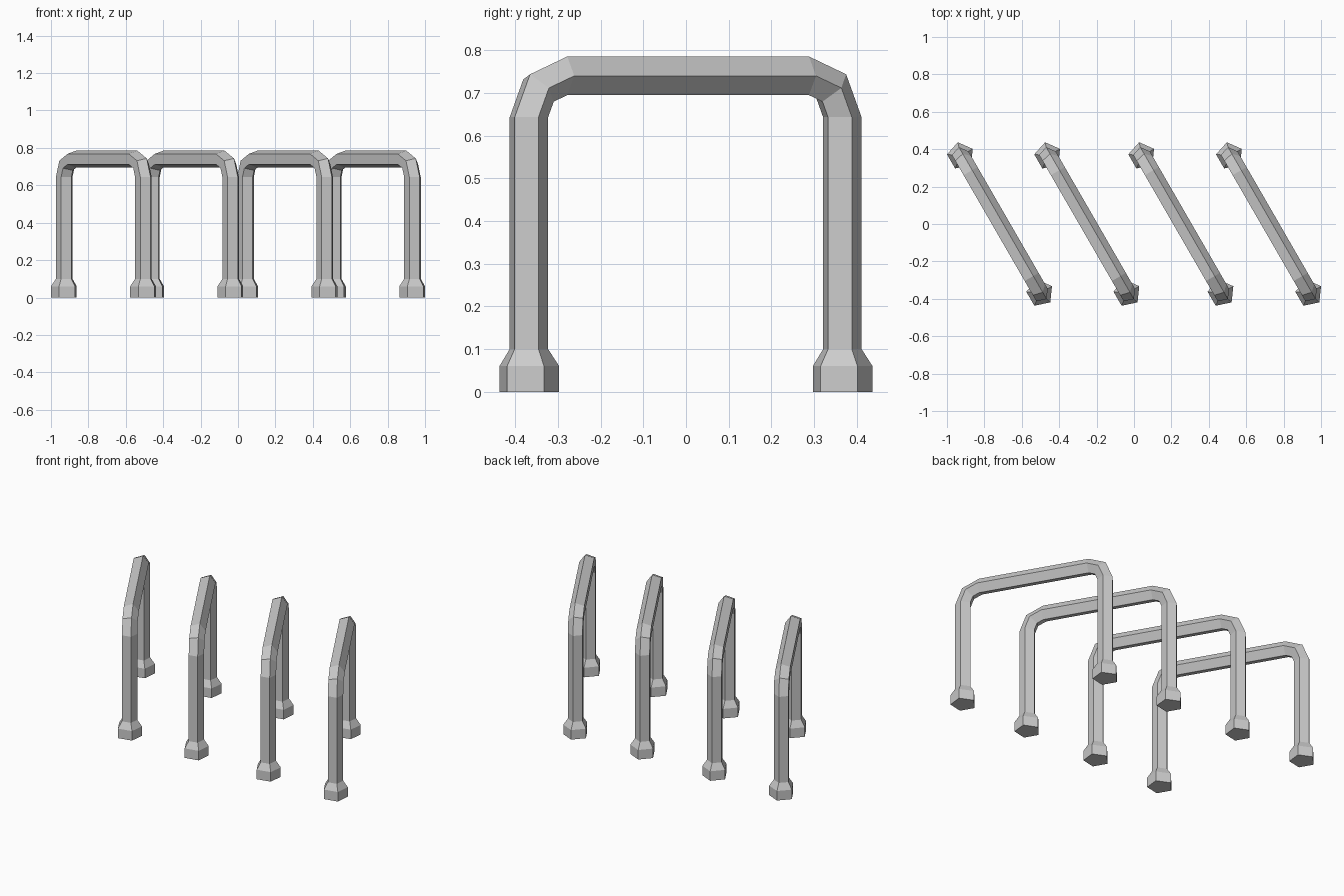
import bpy
import bmesh
from math import sin, cos, pi, radians
from mathutils import Vector

cube = bpy.data.objects.get("Cube")
if cube:
    bpy.data.objects.remove(cube, do_unlink=True)

metal = bpy.data.materials.new("grey_metal")
metal.use_nodes = True
GREY = (0.6, 0.6, 0.6, 1)
metal.diffuse_color = GREY
metal.node_tree.nodes["Principled BSDF"].inputs["Base Color"].default_value = GREY

SIDES = 5
TUBE, FOOT = 0.0476, 0.074      # pentagon radii
HALF, TOP, BEND = 0.4238, 0.74, 0.097


def half_profile():
    """Rings up one leg: (distance along rack, height, tilt, radius)."""
    rings = [(HALF, 0, 0, FOOT), (HALF, 0.06, 0, FOOT), (HALF, 0.1, 0, TUBE)]
    for i in range(3):
        a = i * pi / 4
        rings.append((HALF - BEND * (1 - cos(a)), TOP - BEND * (1 - sin(a)), a, TUBE))
    return rings


def build_rack_mesh():
    """Pentagonal tube swept along an arch in the local XZ plane."""
    right = half_profile()
    left = [(-s, z, pi - a, r) for s, z, a, r in reversed(right)]
    bm = bmesh.new()
    loops = []
    for s, z, a, r in right + left:
        outward = Vector((cos(a), 0, sin(a)))
        side = Vector((0, 1, 0))
        loops.append([bm.verts.new(Vector((s, 0, z))
                                   + outward * r * sin(2 * pi * k / SIDES)
                                   + side * r * cos(2 * pi * k / SIDES))
                      for k in range(SIDES)])
    for lower, upper in zip(loops, loops[1:]):
        for k in range(SIDES):
            n = (k + 1) % SIDES
            bm.faces.new((lower[k], lower[n], upper[n], upper[k]))
    # Flat soles under both feet
    bm.faces.new(loops[0])
    bm.faces.new(loops[-1])
    bmesh.ops.recalc_face_normals(bm, faces=bm.faces)
    mesh = bpy.data.meshes.new("rack_hoop")
    bm.to_mesh(mesh)
    bm.free()
    mesh.materials.append(metal)
    return mesh


# Row of four slanted hoops sharing one mesh
hoop_mesh = build_rack_mesh()
for i, x in enumerate((-0.7145, -0.248, 0.255, 0.724)):
    hoop = bpy.data.objects.new(f"rack_hoop_{i + 1}", hoop_mesh)
    hoop.location = (x, -0.0024, 0)
    hoop.rotation_euler.z = radians(-60)
    bpy.context.collection.objects.link(hoop)
